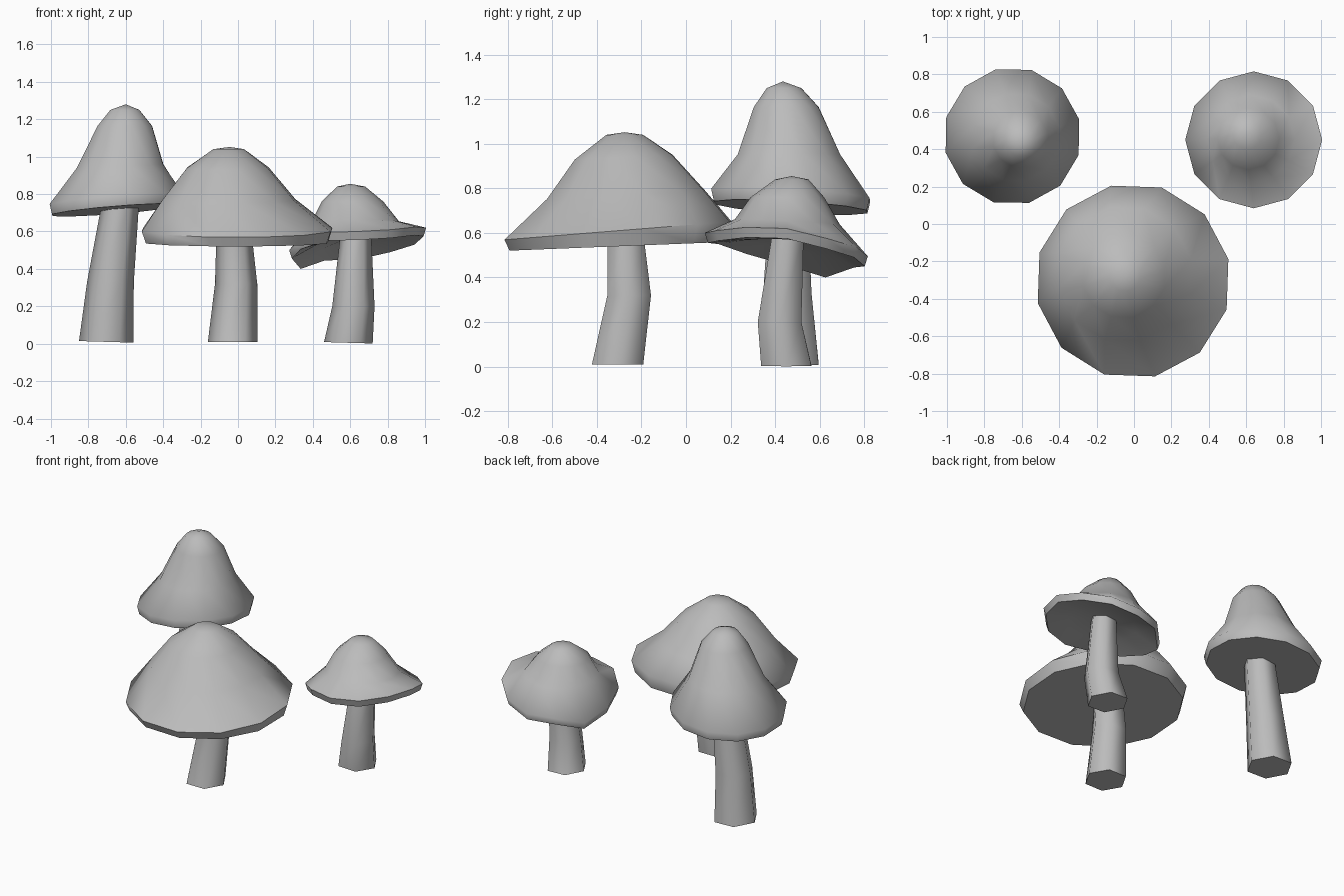
import bpy, bmesh, math

if "Cube" in bpy.data.objects:
    bpy.data.objects.remove(bpy.data.objects["Cube"])

grey = bpy.data.materials.new("mushroom_grey")
grey.diffuse_color = (0.5, 0.5, 0.5, 1)
grey.use_nodes = True
grey.node_tree.nodes["Principled BSDF"].inputs["Base Color"].default_value = grey.diffuse_color


def lathe(name, rings, sides, offset, start=None, end=None):
    """Skin rings (cx, cy, z, r, slope_x, slope_y, heights); close with a point or a flat face."""
    bm = bmesh.new()
    loops = []
    for cx, cy, z, r, sx, sy, heights in rings:
        loop = []
        for i in range(sides):
            a = math.radians(offset) + math.tau * i / sides
            dx, dy = r * math.cos(a), r * math.sin(a)
            h = heights[i] if heights else 0
            loop.append(bm.verts.new((cx + dx, cy + dy, z + sx * dx + sy * dy + h)))
        loops.append(loop)
    for a, b in zip(loops, loops[1:]):
        for i in range(sides):
            j = (i + 1) % sides
            bm.faces.new((a[i], a[j], b[j], b[i]))
    for loop, point in ((loops[0], start), (loops[-1], end)):
        if point:
            tip = bm.verts.new(point)
            for i in range(sides):
                bm.faces.new((loop[i], loop[(i + 1) % sides], tip))
        else:
            bm.faces.new(loop)
    bmesh.ops.recalc_face_normals(bm, faces=bm.faces)
    me = bpy.data.meshes.new(name)
    bm.to_mesh(me)
    bm.free()
    me.materials.append(grey)
    me.shade_smooth()
    me.set_sharp_from_angle(angle=math.radians(65))
    ob = bpy.data.objects.new(name, me)
    bpy.context.collection.objects.link(ob)


def ring(cx, cy, z, r, sx=0, sy=0, heights=None):
    return (cx, cy, z, r, sx, sy, heights)


# Tall mushroom, back left: bell cap with a flat underside
lathe("tall_cap", [
    ring(-0.605, 0.44, 1.25, 0.08),
    ring(-0.605, 0.45, 1.165, 0.15),
    ring(-0.63, 0.463, 0.95, 0.238, 0.04, 0),
    ring(-0.65, 0.47, 0.77, 0.368, 0.08, -0.06),
    ring(-0.65, 0.47, 0.715, 0.355, 0.08, -0.06)], 12, 14, start=(-0.6, 0.435, 1.28))
lathe("tall_stem", [
    ring(-0.705, 0.47, 0.01, 0.145, -0.03, 0),
    ring(-0.682, 0.455, 0.33, 0.125),
    ring(-0.63, 0.46, 0.74, 0.10)], 6, 0)

# Wide mushroom, front: broad cap with a flat underside
lathe("wide_cap", [
    ring(-0.05, -0.275, 1.04, 0.085),
    ring(-0.055, -0.28, 0.94, 0.225, 0, 0.05),
    ring(-0.05, -0.268, 0.77, 0.365, 0, 0.05),
    ring(-0.005, -0.305, 0.61, 0.523, 0, 0.08),
    ring(-0.005, -0.305, 0.54, 0.50, 0, 0.04)], 12, 13, start=(-0.045, -0.275, 1.052))
lathe("wide_stem", [
    ring(-0.028, -0.307, 0.01, 0.133),
    ring(-0.01, -0.255, 0.32, 0.113),
    ring(-0.02, -0.27, 0.56, 0.096)], 6, 0)

# Small mushroom, back right: wavy rim and hollow underside
wave = [0.575, 0.53, 0.49, 0.45, 0.445, 0.40, 0.455, 0.505, 0.55, 0.555, 0.565, 0.58]
half = [0.35 * w for w in wave]
lathe("small_cap", [
    ring(0.605, 0.475, 0.84, 0.075),
    ring(0.612, 0.455, 0.76, 0.165),
    ring(0.625, 0.455, 0.65, 0.235, 0.02, -0.05),
    ring(0.64, 0.45, 0.045, 0.366, heights=wave),
    ring(0.64, 0.45, 0.0, 0.352, heights=wave),
    ring(0.635, 0.45, 0.37, 0.21, heights=half)], 12, 0,
    start=(0.60, 0.475, 0.855), end=(0.63, 0.455, 0.58))
lathe("small_stem", [
    ring(0.59, 0.45, 0.005, 0.13, -0.03, 0),
    ring(0.617, 0.42, 0.20, 0.113),
    ring(0.63, 0.457, 0.59, 0.082)], 6, 0)
